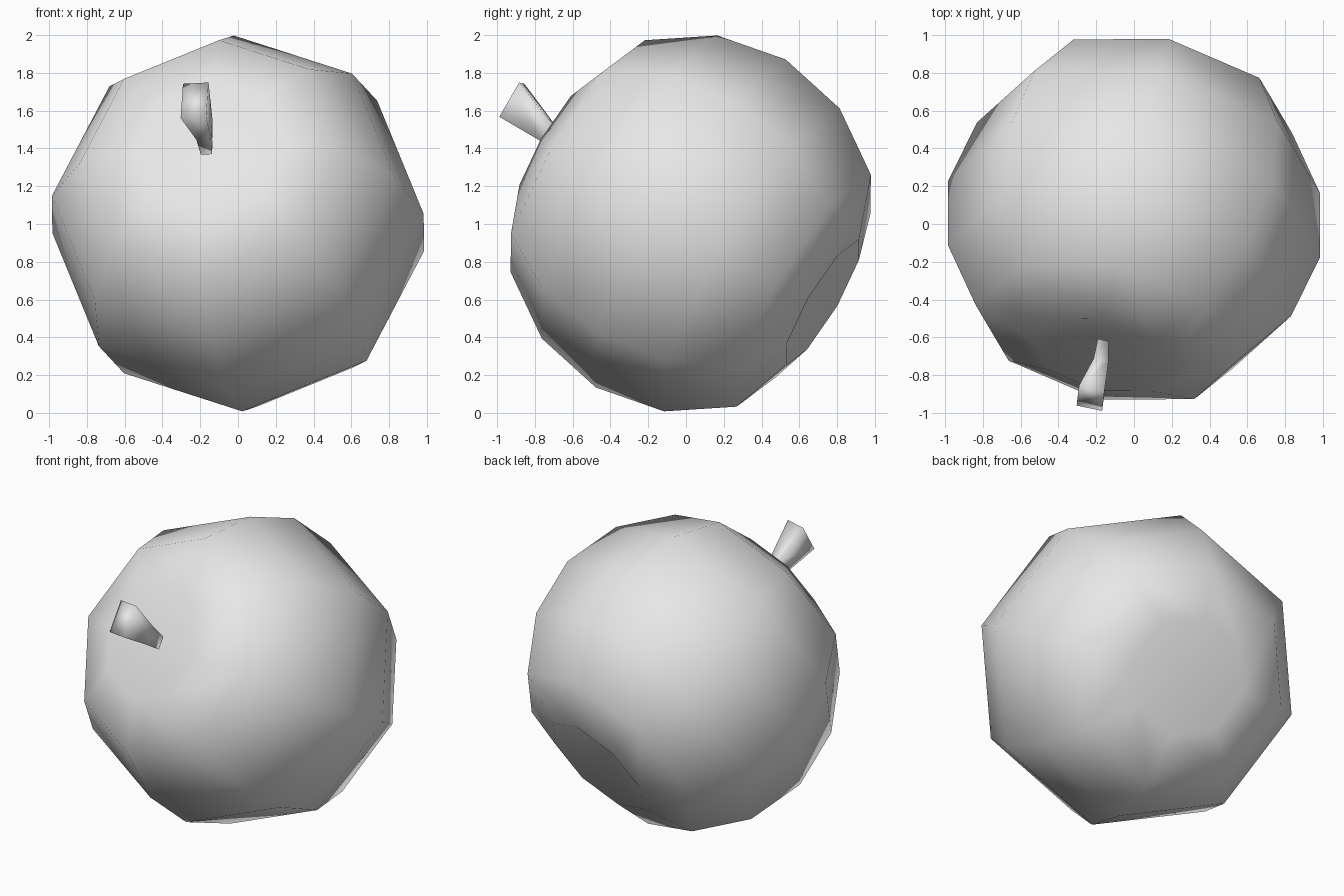
import bpy, bmesh
from mathutils import Vector, Matrix

cube = bpy.data.objects.get("Cube")
if cube:
    bpy.data.objects.remove(cube, do_unlink=True)

mat = bpy.data.materials.new("light grey")
mat.use_nodes = True
GREY = (0.8, 0.8, 0.8, 1.0)
mat.diffuse_color = GREY
mat.node_tree.nodes["Principled BSDF"].inputs["Base Color"].default_value = GREY

# Tilted frame of the fruit: core axis, and the two directions across it
axis = Vector((-0.20, -0.84, 0.50)).normalized()
up = Vector((0.06, 0.505, 0.865))
up = (up - axis * up.dot(axis)).normalized()
side = up.cross(axis)
FRAME = Matrix((side, up, axis)).transposed()
CENTRE = Vector((0.0, 0.025, 1.003))


def add_object(name, bm):
    bmesh.ops.recalc_face_normals(bm, faces=bm.faces)
    for f in bm.faces:
        f.smooth = True
    mesh = bpy.data.meshes.new(name)
    bm.to_mesh(mesh)
    bm.free()
    mesh.materials.append(mat)
    obj = bpy.data.objects.new(name, mesh)
    bpy.context.collection.objects.link(obj)
    return obj


# Fruit body: eight-sided sphere with both poles pressed into dimples
bm = bmesh.new()
bmesh.ops.create_uvsphere(bm, u_segments=8, v_segments=8, radius=1.005)
for v in bm.verts:
    h = v.co.z
    if h > 0.98:
        v.co.z = 0.74
    elif h > 0.85:
        v.co.z = 0.85
    elif h < -0.98:
        v.co.z = -0.71
    elif h < -0.85:
        v.co.z = -0.83
    v.co = CENTRE + FRAME @ v.co
add_object("fruit_body", bm)

# Stem: four-sided, flaring towards the tip (centre, width, height)
RINGS = [
    ((-0.165, -0.635, 1.405), 0.060, 0.085),
    ((-0.178, -0.750, 1.500), 0.080, 0.120),
    ((-0.230, -0.922, 1.655), 0.138, 0.210),
]
bm = bmesh.new()
loops = []
for c, w, h in RINGS:
    loops.append([bm.verts.new(Vector(c) + side * (sx * w / 2) + up * (sy * h / 2))
                  for sx, sy in ((-1, -1), (1, -1), (1, 1), (-1, 1))])
for lo, hi in zip(loops, loops[1:]):
    for i in range(4):
        j = (i + 1) % 4
        bm.faces.new((lo[i], lo[j], hi[j], hi[i]))
bm.faces.new(loops[0][::-1])
bm.faces.new(loops[-1])
add_object("stem", bm)
